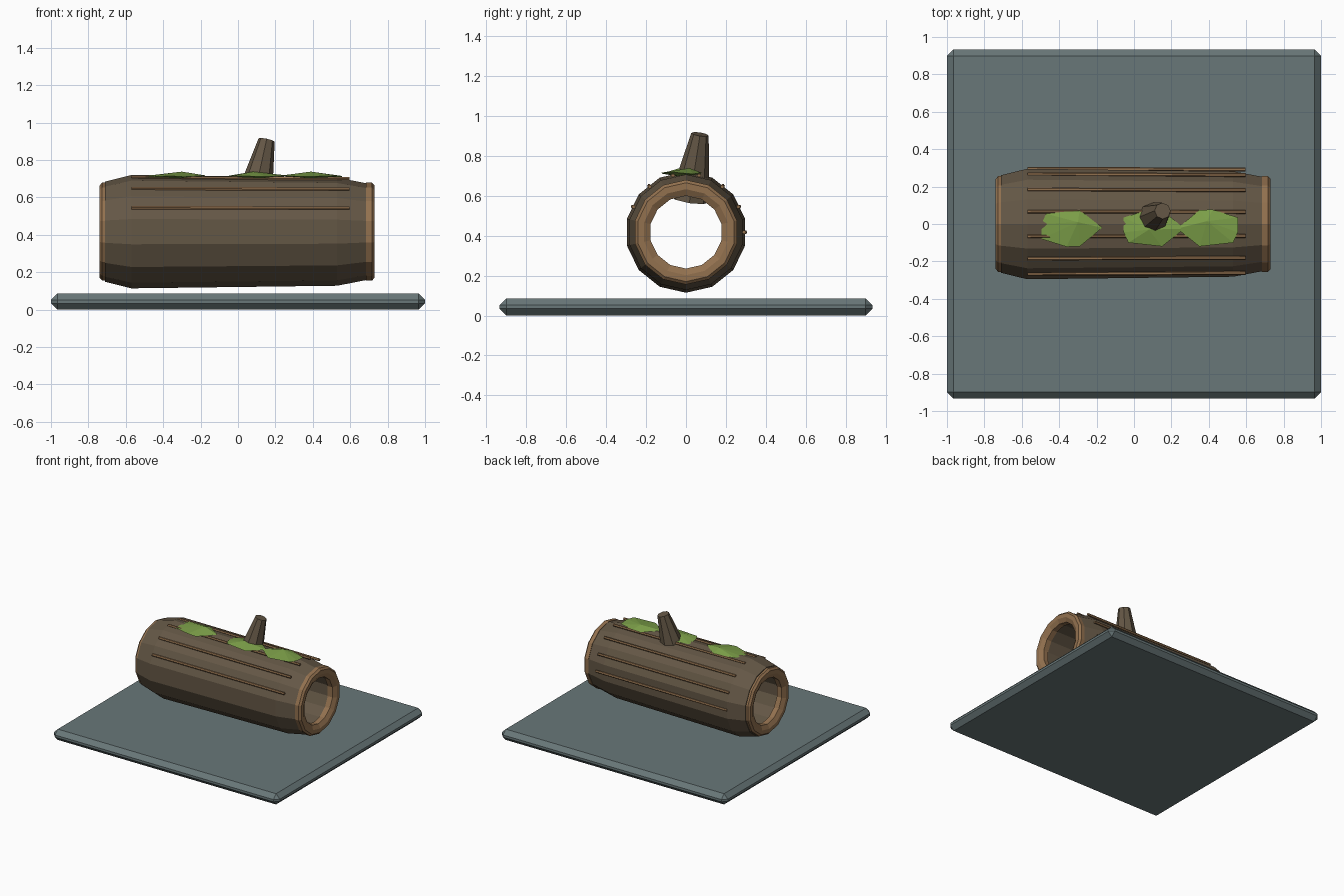
import bpy, bmesh, math
from mathutils import Vector

if "Cube" in bpy.data.objects:
    bpy.data.objects.remove(bpy.data.objects["Cube"])

AXIS_Z = 0.417   # height of the log's centre line
SIDES = 14


def material(name, rgb):
    m = bpy.data.materials.new(name)
    m.diffuse_color = (*rgb, 1)
    m.use_nodes = True
    m.node_tree.nodes["Principled BSDF"].inputs["Base Color"].default_value = m.diffuse_color
    return m


STONE = material("slate grey", (0.14, 0.185, 0.19))
BARK = material("bark brown", (0.127, 0.095, 0.06))
WOOD = material("cut wood", (0.29, 0.165, 0.078))
MOSS = material("moss green", (0.20, 0.345, 0.065))


def finish(bm, name, mat):
    bmesh.ops.recalc_face_normals(bm, faces=bm.faces)
    mesh = bpy.data.meshes.new(name)
    bm.to_mesh(mesh)
    bm.free()
    mesh.materials.append(mat)
    obj = bpy.data.objects.new(name, mesh)
    bpy.context.collection.objects.link(obj)
    return obj


def lathe(name, profile, mat):
    """Spin a closed (x, radius) profile around the log axis."""
    bm = bmesh.new()
    rings = []
    for i in range(SIDES):
        a = math.pi / 2 + 2 * math.pi * i / SIDES
        rings.append([bm.verts.new((x, r * math.cos(a), AXIS_Z + r * math.sin(a)))
                      for x, r in profile])
    n = len(profile)
    for i in range(SIDES):
        p, q = rings[i], rings[(i + 1) % SIDES]
        for j in range(n):
            k = (j + 1) % n
            bm.faces.new((p[j], p[k], q[k], q[j]))
    return finish(bm, name, mat)


def taper(name, start, end, r1, r2, sides, mat):
    """Tapered rod between two points."""
    start, end = Vector(start), Vector(end)
    d = end - start
    bm = bmesh.new()
    bmesh.ops.create_cone(bm, cap_ends=True, segments=sides,
                          radius1=r1, radius2=r2, depth=d.length)
    rot = Vector((0, 0, 1)).rotation_difference(d).to_matrix()
    for v in bm.verts:
        v.co = rot @ v.co + (start + end) / 2
    return finish(bm, name, mat)


def moss(name, cx, outline, crown):
    """Low faceted cushion: outline ring with a small crown and an underside."""
    bm = bmesh.new()
    ring = [bm.verts.new((cx + x, y, z)) for x, y, z in outline]
    top = bm.verts.new((cx + crown[0], crown[1], 0.738))
    low = bm.verts.new((cx, -0.02, 0.693))
    for i, v in enumerate(ring):
        w = ring[(i + 1) % len(ring)]
        bm.faces.new((v, w, top))
        bm.faces.new((w, v, low))
    return finish(bm, name, MOSS)


# Ground slab with chamfered edges
bm = bmesh.new()
bmesh.ops.create_cube(bm, size=1)
for v in bm.verts:
    v.co = (v.co.x * 2, v.co.y * 1.865, (v.co.z + 0.5) * 0.086)
slab = finish(bm, "ground_slab", STONE)
bev = slab.modifiers.new("chamfer", 'BEVEL')
bev.width = 0.034
bev.segments = 1

# Hollow log
lathe("hollow_log", [(-0.71, 0.268), (-0.57, 0.303), (0.53, 0.289), (0.70, 0.256),
                     (0.70, 0.19), (-0.71, 0.195)], BARK)

# Cut wood rims at both ends
for side, x0 in ((-1, -0.70), (1, 0.69)):
    lathe("left_rim" if side < 0 else "right_rim",
          [(x0 - side * 0.005, 0.262), (x0 + side * 0.026, 0.262), (x0 + side * 0.04, 0.247),
           (x0 + side * 0.04, 0.215), (x0 + side * 0.022, 0.182), (x0 - side * 0.02, 0.182)],
          WOOD)

# Raised bark ridges along the upper and back faces
for i in range(7):
    a = math.pi * i / 7
    c, s = math.cos(a), math.sin(a)
    taper(f"bark_ridge_{i + 1}",
          (-0.57, 0.296 * c, AXIS_Z + 0.296 * s),
          (0.595, 0.291 * c, AXIS_Z + 0.291 * s), 0.010, 0.010, 6, WOOD)

# Broken branch stub, leaning right and back
taper("branch_stub", (0.083, 0.018, 0.583), (0.153, 0.07, 0.907), 0.1, 0.044, 8, BARK)

# Moss cushions
LEAF = [(-0.165, -0.08, 0.708), (-0.03, -0.122, 0.715), (0.04, -0.12, 0.71),
        (0.16, -0.02, 0.717), (0.04, 0.075, 0.711), (-0.14, 0.055, 0.716),
        (-0.165, 0.0, 0.715)]
MIRRORED = [(x, -0.045 - y, z) for x, y, z in reversed(LEAF)]
moss("moss_left", -0.33, LEAF, (0.03, 0.01))
moss("moss_middle", 0.11, MIRRORED, (-0.03, -0.03))
moss("moss_right", 0.39, [(-x, y, z) for x, y, z in MIRRORED], (0.0, 0.015))
